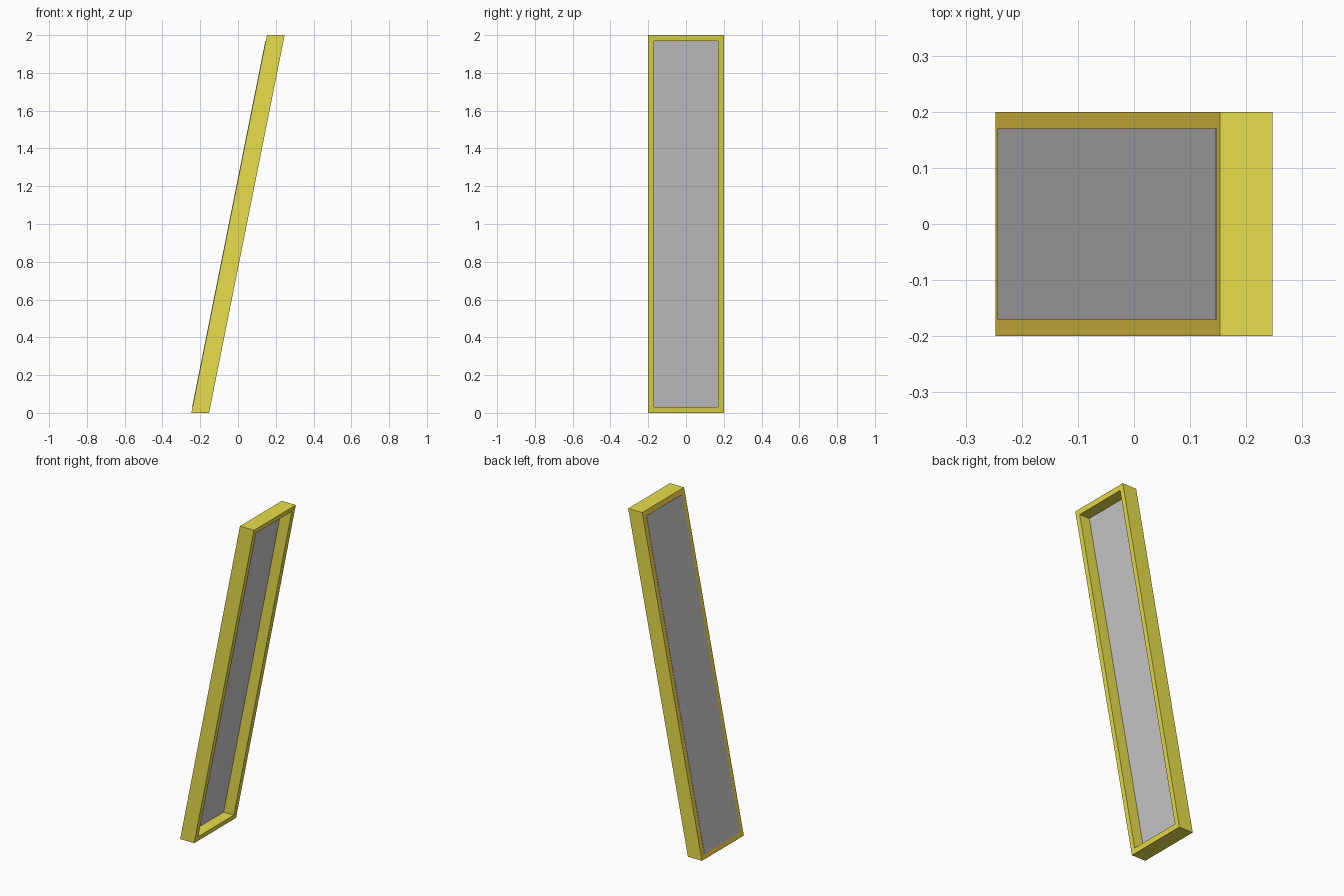
import bpy, bmesh

if "Cube" in bpy.data.objects:
    bpy.data.objects.remove(bpy.data.objects["Cube"])

HALF_Y, H, RIM = 0.2, 2.0, 0.03
DEPTH = 0.094           # horizontal thickness of the leaning frame
LEAN = 0.2              # x shift per unit of height


def material(name, rgb):
    m = bpy.data.materials.new(name)
    m.diffuse_color = (*rgb, 1)
    m.use_nodes = True
    m.node_tree.nodes["Principled BSDF"].inputs["Base Color"].default_value = m.diffuse_color
    return m


def ring(bm, depth, inset):
    """Sheared rectangle at a given depth from the back face."""
    y, lo, hi = HALF_Y - inset, inset, H - inset
    return [bm.verts.new((-0.247 + depth + LEAN * z, s * y, z))
            for s, z in ((-1, lo), (1, lo), (1, hi), (-1, hi))]


def finish(bm, name, mats=()):
    bmesh.ops.recalc_face_normals(bm, faces=bm.faces)
    me = bpy.data.meshes.new(name)
    bm.to_mesh(me)
    bm.free()
    for m in mats:
        me.materials.append(m)
    ob = bpy.data.objects.new(name, me)
    bpy.context.collection.objects.link(ob)


yellow = material("yellow_frame", (0.8, 0.73, 0.07))
orange = material("orange_back", (1.0, 0.73, 0.07))

# Leaning rectangular frame: outer walls, front rim, inner walls, orange back rim
bm = bmesh.new()
loops = [ring(bm, 0, 0), ring(bm, DEPTH, 0), ring(bm, DEPTH, RIM), ring(bm, 0, RIM)]
for i in range(4):
    a, b = loops[i], loops[(i + 1) % 4]
    for j in range(4):
        k = (j + 1) % 4
        f = bm.faces.new((a[j], a[k], b[k], b[j]))
        f.material_index = 1 if i == 3 else 0
finish(bm, "frame", (yellow, orange))

# Grey panel filling the opening near the back
bm = bmesh.new()
a, b = ring(bm, -0.002, RIM), ring(bm, 0.026, RIM)
bm.faces.new(a)
bm.faces.new(b)
for j in range(4):
    k = (j + 1) % 4
    bm.faces.new((a[j], a[k], b[k], b[j]))
finish(bm, "panel")
